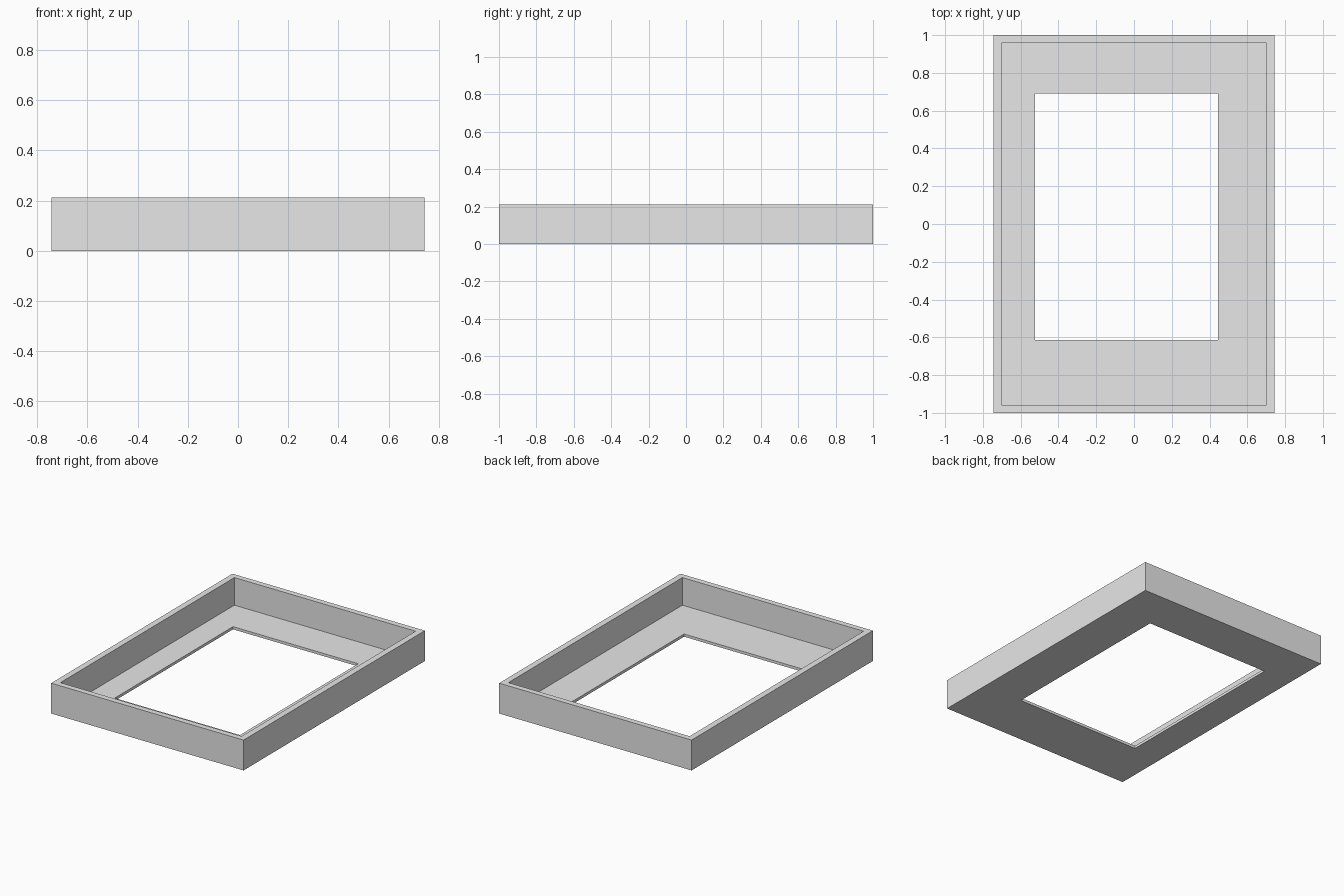
import bpy
import bmesh

default = bpy.data.objects.get("Cube")
if default:
    bpy.data.objects.remove(default, do_unlink=True)

grey = bpy.data.materials.new("light grey")
grey.use_nodes = True
grey.diffuse_color = (0.8, 0.8, 0.8, 1)
grey.node_tree.nodes["Principled BSDF"].inputs["Base Color"].default_value = (0.8, 0.8, 0.8, 1)

HEIGHT, FLOOR = 0.212, 0.019
OUTER = (-0.743, 0.743, -1.0, 1.0)
INNER = (-0.7, 0.7, -0.96, 0.96)
HOLE = (-0.523, 0.444, -0.613, 0.692)   # window sits off centre


def loop(bm, rect, z):
    x0, x1, y0, y1 = rect
    return [bm.verts.new((x, y, z)) for x, y in ((x0, y0), (x1, y0), (x1, y1), (x0, y1))]


# Tray: a closed cross-section swept through rectangular loops
bm = bmesh.new()
loops = [loop(bm, rect, z) for rect, z in (
    (OUTER, 0), (OUTER, HEIGHT),        # outside wall
    (INNER, HEIGHT), (INNER, FLOOR),    # rim and inside wall
    (HOLE, FLOOR), (HOLE, 0))]          # floor and window edge
for a, b in zip(loops, loops[1:] + loops[:1]):
    for i in range(4):
        j = (i + 1) % 4
        bm.faces.new((a[i], a[j], b[j], b[i]))
bmesh.ops.recalc_face_normals(bm, faces=bm.faces[:])

mesh = bpy.data.meshes.new("tray_frame")
bm.to_mesh(mesh)
bm.free()
mesh.materials.append(grey)
bpy.context.collection.objects.link(bpy.data.objects.new("tray_frame", mesh))
